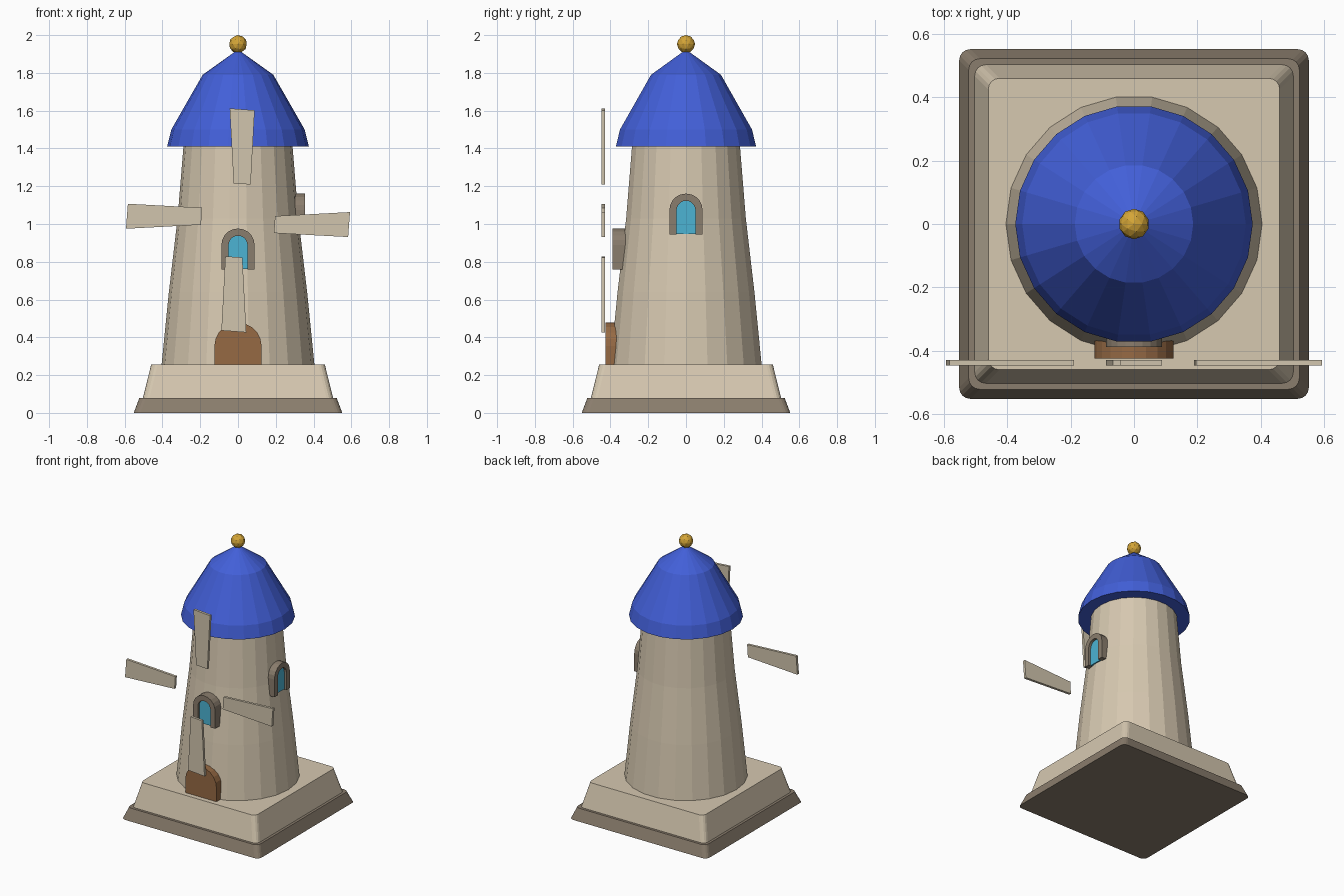
import bpy, bmesh, math

cube = bpy.data.objects.get("Cube")
if cube:
    bpy.data.objects.remove(cube, do_unlink=True)


def material(name, r, g, b):
    """Flat material from 0-255 display values, stored linear."""
    lin = [((c / 255 + 0.055) / 1.055) ** 2.4 for c in (r, g, b)] + [1]
    m = bpy.data.materials.new(name)
    m.use_nodes = True
    m.diffuse_color = lin
    m.node_tree.nodes["Principled BSDF"].inputs["Base Color"].default_value = lin
    return m


PLASTER = material("cream plaster", 214, 200, 176)
STONE = material("brown stone", 138, 125, 109)
ROOF = material("blue roof", 66, 95, 216)
WOOD = material("brown wood", 150, 106, 68)
GLASS = material("cyan glass", 76, 180, 212)
GOLD = material("gold", 212, 165, 55)
SAIL = material("pale sail", 209, 197, 174)


def finish(name, bm, mat):
    bmesh.ops.recalc_face_normals(bm, faces=bm.faces)
    mesh = bpy.data.meshes.new(name)
    bm.to_mesh(mesh)
    bm.free()
    mesh.materials.append(mat)
    obj = bpy.data.objects.new(name, mesh)
    bpy.context.collection.objects.link(obj)
    return obj


def loft(name, rings, mat):
    """Skin a stack of closed rings and cap both ends."""
    bm = bmesh.new()
    loops = [[bm.verts.new(p) for p in ring] for ring in rings]
    n = len(loops[0])
    for a, b in zip(loops, loops[1:]):
        for i in range(n):
            j = (i + 1) % n
            bm.faces.new((a[i], a[j], b[j], b[i]))
    bm.faces.new(loops[0])
    bm.faces.new(loops[-1])
    return finish(name, bm, mat)


def circle(r, z, sides=22):
    steps = [2 * math.pi * i / sides for i in range(sides)]
    return [(r * math.cos(a), r * math.sin(a), z) for a in steps]


def rounded_square(half, z, r=0.035, steps=4):
    ring = []
    for q in range(4):
        mid = math.radians(45 + 90 * q)
        cx = math.copysign(half - r, math.cos(mid))
        cy = math.copysign(half - r, math.sin(mid))
        for i in range(steps + 1):
            a = math.radians(90 * (q + i / steps))
            ring.append((cx + r * math.cos(a), cy + r * math.sin(a), z))
    return ring


def plate(name, outline, front, back, mat):
    """Extrude an (x, z) outline along y."""
    return loft(name, [[(x, y, z) for x, z in outline] for y in (front, back)], mat)


def arch(half, bottom, spring, steps=10):
    """Round-topped outline from bottom right over to bottom left."""
    top = [(half * math.cos(math.pi * i / steps), spring + half * math.sin(math.pi * i / steps))
           for i in range(steps + 1)]
    return [(half, bottom)] + top + [(-half, bottom)]


# Stepped base
loft("base_slab", [rounded_square(0.552, 0), rounded_square(0.522, 0.08)], STONE)
loft("plinth", [rounded_square(0.503, 0.08), rounded_square(0.46, 0.255)], PLASTER)

# Tower and roof
TOWER = [(0.405, 0.25), (0.366, 0.64), (0.32, 1.03), (0.288, 1.42)]
loft("tower", [circle(r, z) for r, z in TOWER], PLASTER)
CAP = [(0.375, 1.41), (0.353, 1.5), (0.187, 1.79), (0.012, 1.915)]
loft("roof", [circle(r, z) for r, z in CAP], ROOF)

# Gold ball on the peak
bm = bmesh.new()
bmesh.ops.create_icosphere(bm, subdivisions=2, radius=0.048)
bmesh.ops.translate(bm, verts=bm.verts, vec=(0, 0, 1.952))
finish("finial", bm, GOLD)

# Arched door
plate("door", arch(0.125, 0.25, 0.353), -0.425, -0.34, WOOD)


def window(name, bottom, front, turn):
    spring = bottom + 0.128
    frame = arch(0.088, bottom, spring) + arch(0.05, bottom, spring)[::-1]
    parts = [plate(name + "_frame", frame, -front, -0.27, STONE),
             plate(name + "_glass", arch(0.051, bottom + 0.002, spring), -front + 0.018, -0.28, GLASS)]
    for part in parts:
        part.rotation_euler.z = turn


window("front_window", 0.76, 0.388, 0)
window("side_window", 0.945, 0.354, math.pi / 2)

# Four tapered sails around the hub
SAIL_SHAPE = [(0.196, 0.023), (0.593, 0.044), (0.583, -0.088), (0.19, -0.067)]
for k, side in enumerate(("left", "top", "right", "bottom")):
    c, s = round(math.cos(k * math.pi / 2)), round(math.sin(k * math.pi / 2))
    outline = [(x * c - z * s, 1.019 + x * s + z * c) for x, z in SAIL_SHAPE]
    plate(side + "_sail", outline, -0.447, -0.429, SAIL)
